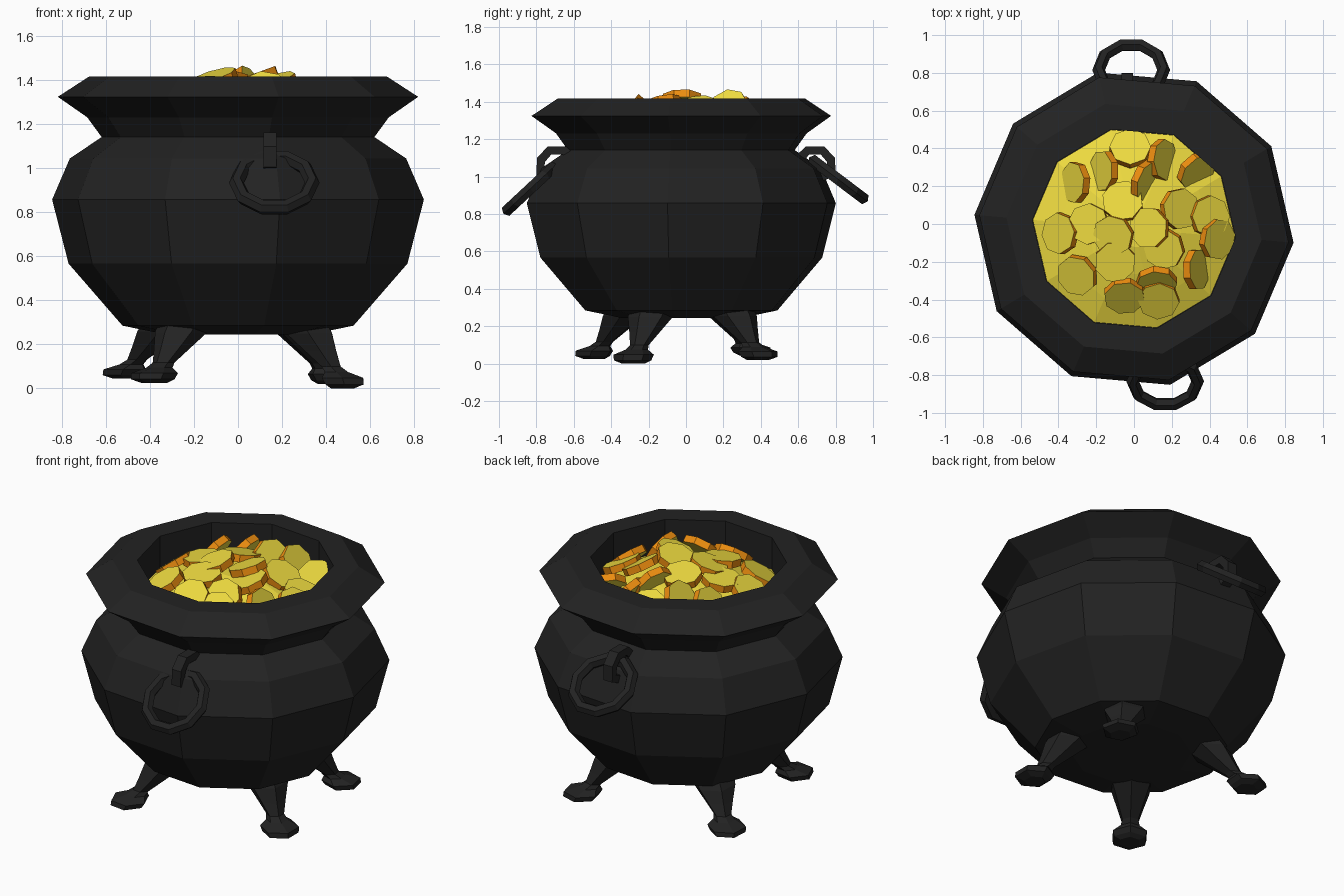
import bpy, bmesh, math
from mathutils import Vector, Matrix

if "Cube" in bpy.data.objects:
    bpy.data.objects.remove(bpy.data.objects["Cube"])

CY = -0.025                      # the pot sits slightly forward
TURN = math.radians(-5)


def material(name, rgb):
    m = bpy.data.materials.new(name)
    m.diffuse_color = (*rgb, 1)
    m.use_nodes = True
    m.node_tree.nodes["Principled BSDF"].inputs["Base Color"].default_value = m.diffuse_color
    return m


IRON = material("black iron", (0.016, 0.016, 0.016))
GOLD = material("gold face", (0.85, 0.70, 0.05))
EDGE = material("coin edge", (0.85, 0.27, 0.005))


def finish(name, bm, *mats):
    bmesh.ops.recalc_face_normals(bm, faces=bm.faces)
    me = bpy.data.meshes.new(name)
    bm.to_mesh(me)
    bm.free()
    for m in mats:
        me.materials.append(m)
    ob = bpy.data.objects.new(name, me)
    bpy.context.collection.objects.link(ob)
    return ob


def loft(name, rings, mat):
    """Skin a list of equal-sized point rings and cap both ends."""
    bm = bmesh.new()
    loops = [[bm.verts.new(p) for p in ring] for ring in rings]
    n = len(loops[0])
    for a, b in zip(loops, loops[1:]):
        for i in range(n):
            j = (i + 1) % n
            bm.faces.new((a[i], a[j], b[j], b[i]))
    bm.faces.new(loops[0])
    bm.faces.new(loops[-1])
    return finish(name, bm, mat)


def circle(c, r, n, turn=0.0):
    return [Vector((c[0] + r * math.cos(turn + math.tau * i / n),
                    c[1] + r * math.sin(turn + math.tau * i / n), c[2])) for i in range(n)]


# Pot body: ten-sided lathe, outside then lip then inner wall
profile = [(0.33, 0.245), (0.527, 0.285), (0.773, 0.567), (0.848, 0.858),
           (0.767, 1.045), (0.622, 1.142), (0.688, 1.232), (0.822, 1.325),
           (0.678, 1.418), (0.54, 1.418), (0.54, 1.17)]
loft("pot", [circle((0, CY, z), r, 10, TURN) for r, z in profile], IRON)


# Mound of gold under the coins
def mound_z(r):
    return 1.395 - 0.15 * (r / 0.5) ** 1.5


loft("gold_mound", [circle((0, CY, mound_z(r)), r, 10, TURN)
                    for r in (0.538, 0.4, 0.25, 0.1)], GOLD)

# Legs: hexagonal taper, narrow ankle, flared foot
leg_rings = [(0.60, 0.31, 0.13), (0.68, 0.25, 0.12), (0.79, 0.17, 0.082),
             (0.89, 0.10, 0.05), (0.94, 0.075, 0.06), (1.0, 0.048, 0.108),
             (1.02, 0.018, 0.10), (1.0, 0.0, 0.06)]
feet = {"front_right_leg": (0.475, -0.28, 0.0), "back_right_leg": (0.42, 0.385, 0.02),
        "front_left_leg": (-0.38, -0.49, 0.025), "back_left_leg": (-0.515, 0.345, 0.045)}
for name, (x, y, lift) in feet.items():
    a = math.atan2(y, x)
    loft(name, [circle((x * f, y * f, z + lift * (1 - z / 0.31)), r, 6, a)
                for f, z, r in leg_rings], IRON)

# Ring handles and the hooks they hang from
hook_path = [(0.60, 1.09), (0.65, 1.14), (0.73, 1.14), (0.775, 1.09), (0.78, 1.02), (0.70, 0.99)]


def hook(name, x, side):
    rings = []
    for i, (y, z) in enumerate(hook_path):
        p = Vector(hook_path[max(i - 1, 0)])
        q = Vector(hook_path[min(i + 1, len(hook_path) - 1)])
        t = (q - p).normalized()
        ny, nz = -t.y * 0.024, t.x * 0.024
        rings.append([(x + sx * 0.03, side * (y + s * ny), z + s * nz)
                      for sx, s in ((-1, -1), (1, -1), (1, 1), (-1, 1))])
    loft(name, rings, IRON)


for name, x, y, z, tilt, side in (("front", 0.165, -0.833, 0.935, 43, -1),
                                  ("back", -0.015, 0.815, 0.985, -37, 1)):
    bpy.ops.mesh.primitive_torus_add(
        major_segments=10, minor_segments=6, major_radius=0.172, minor_radius=0.034,
        location=(x, y, z), rotation=(math.radians(tilt), 0, 0))
    ring = bpy.context.object
    ring.name = name + "_ring_handle"
    ring.data.materials.append(IRON)
    for f in ring.data.polygons:
        f.use_smooth = False
    hook(name + "_hook", x - 0.02, side)

# Coins: x, y, direction the face leans, lean angle
coins = [(-0.02, 0.40, 90, 30), (-0.31, 0.22, 180, 55), (-0.16, 0.28, 180, 55),
         (0.06, 0.23, -20, 60), (0.15, 0.34, 0, 55), (0.33, 0.28, -45, 50),
         (-0.06, 0.12, 100, 15), (-0.24, 0.0, 180, 8), (-0.11, -0.06, 215, 20),
         (0.08, -0.02, 180, 20), (0.24, 0.08, 0, 30), (0.40, 0.04, 0, 25),
         (0.44, -0.08, -10, 42), (0.33, -0.24, 0, 60), (0.16, -0.13, 215, 20),
         (-0.39, -0.05, 180, 38), (-0.30, -0.27, 220, 30), (-0.05, -0.38, -90, 40),
         (0.13, -0.40, -90, 30), (0.12, -0.31, -90, 48), (-0.10, -0.20, -90, 10)]
for k, (x, y, az, lean) in enumerate(coins):
    bm = bmesh.new()
    a = math.radians(az)
    z = mound_z(math.hypot(x, y - CY)) + 0.025
    turn = Matrix.Rotation(math.radians(lean), 4, Vector((-math.sin(a), math.cos(a), 0)))
    bmesh.ops.create_cone(bm, cap_ends=True, segments=8, radius1=0.11, radius2=0.11, depth=0.042,
                          matrix=Matrix.Translation((x, y, z)) @ turn @ Matrix.Rotation(k, 4, 'Z'))
    for f in bm.faces:
        f.material_index = 0 if len(f.verts) > 4 else 1
    finish(f"coin_{k + 1}", bm, GOLD, EDGE)
